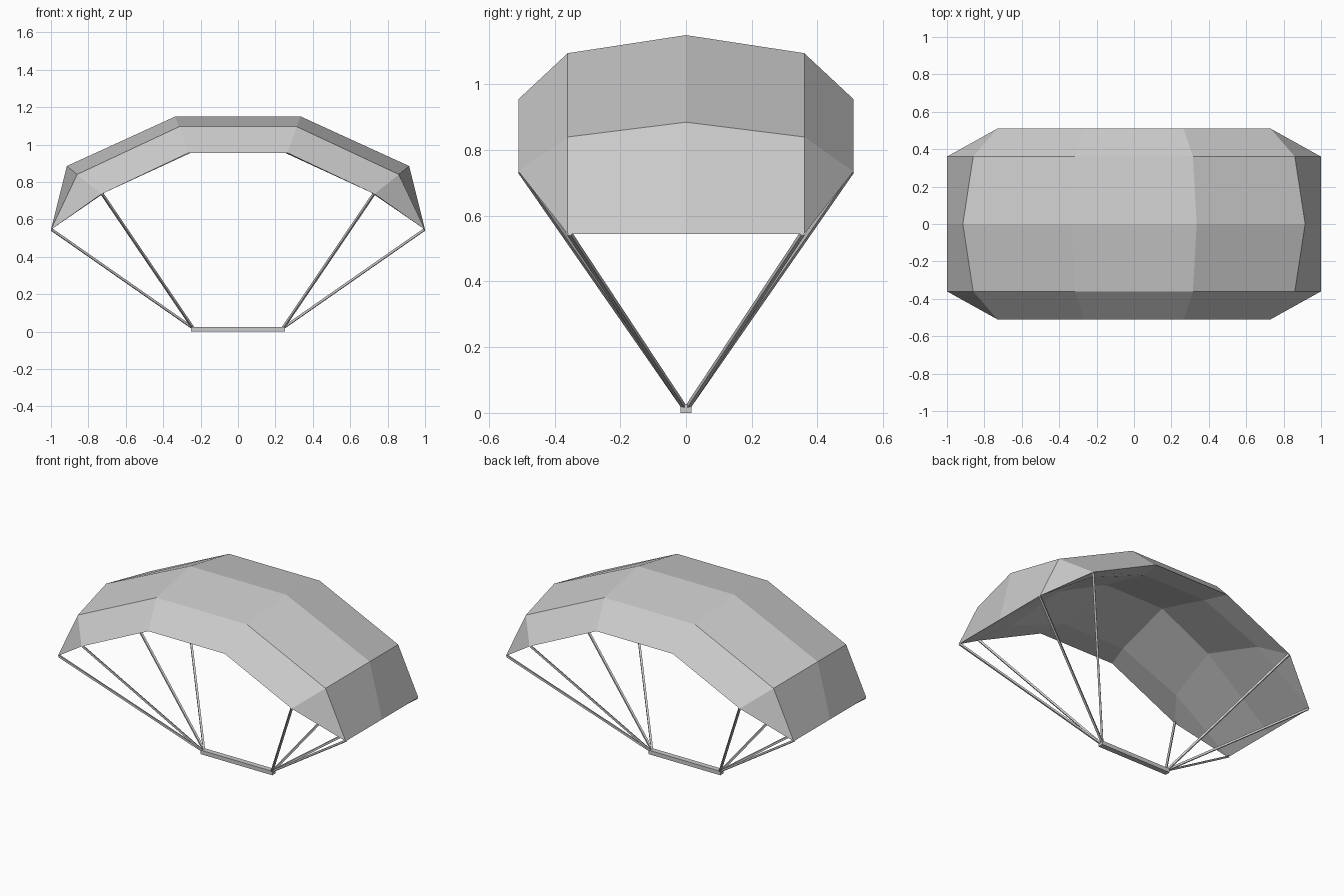
import bpy, bmesh
from mathutils import Vector

if "Cube" in bpy.data.objects:
    bpy.data.objects.remove(bpy.data.objects["Cube"])


def make_object(name, bm):
    mesh = bpy.data.meshes.new(name)
    bm.to_mesh(mesh)
    bm.free()
    ob = bpy.data.objects.new(name, mesh)
    bpy.context.collection.objects.link(ob)
    return ob


# Half sections of the canopy: points (x, y, z) from the crown to the tip
TIP_MID, TIP = (1, 0, .545), (1, .36, .545)
RIM = [(.265, .51, .955), (.73, .51, .735), TIP]
OUTER = [[(.335, 0, 1.15), (.915, 0, .885), TIP_MID],
         [(.315, .36, 1.095), (.86, .36, .84), TIP], RIM]
INNER = [[(.21, 0, 1.07), (.55, 0, .90), TIP_MID],
         [(.22, .36, .97), (.615, .36, .81), TIP], RIM]


def loft(bm, half_rows):
    back = [[(x, -y, z) for x, y, z in r] for r in half_rows[:0:-1]]
    rows = []
    for r in back + half_rows:
        full = [(-x, y, z) for x, y, z in reversed(r)] + r
        rows.append([bm.verts.new(p) for p in full])
    for a, b in zip(rows, rows[1:]):
        for i in range(len(a) - 1):
            bm.faces.new((a[i], a[i + 1], b[i + 1], b[i]))


# Canopy: outer and inner skins welded along the rim
bm = bmesh.new()
loft(bm, OUTER)
loft(bm, INNER)
bmesh.ops.remove_doubles(bm, verts=bm.verts, dist=.0005)
bmesh.ops.recalc_face_normals(bm, faces=bm.faces)
make_object("canopy", bm)

# Control bar
bm = bmesh.new()
bmesh.ops.create_cube(bm, size=1)
for v in bm.verts:
    v.co = (v.co.x * .5, v.co.y * .034, (v.co.z + .5) * .025)
make_object("control_bar", bm)


# Lines: thin square rods from the bar ends to the rim corners
def rod(name, a, b, width):
    a, b = Vector(a), Vector(b)
    d = b - a
    bm = bmesh.new()
    bmesh.ops.create_cube(bm, size=1)
    rot = d.to_track_quat('Z', 'Y')
    for v in bm.verts:
        v.co = a + rot @ Vector((v.co.x * width, v.co.y * width,
                                 (v.co.z + .5) * d.length))
    make_object(name, bm)


for sx in (-1, 1):
    for sy in (-1, 1):
        for kind, (x, y, z) in (("inner", RIM[1]), ("outer", TIP)):
            rod(f"{kind}_line", (sx * .24, sy * .006, .018),
                (sx * (x - .004), sy * (y - .006), z), .012)
